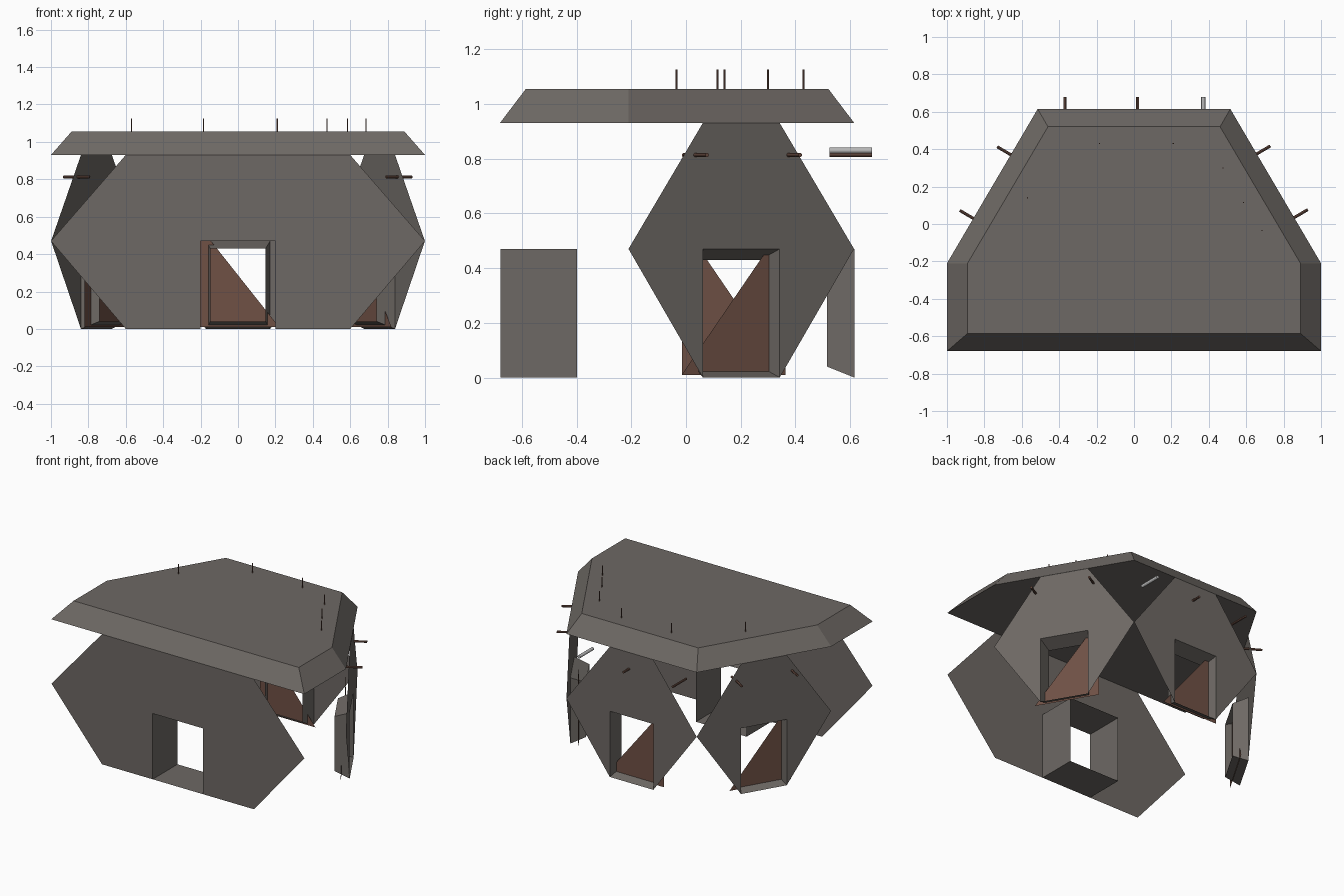
import bpy
import bmesh
from math import pi, atan2
from mathutils import Matrix, Vector

cube = bpy.data.objects.get("Cube")
if cube:
    bpy.data.objects.remove(cube, do_unlink=True)


def material(name, rgb):
    mat = bpy.data.materials.new(name)
    mat.use_nodes = True
    mat.diffuse_color = (*rgb, 1)
    mat.node_tree.nodes["Principled BSDF"].inputs["Base Color"].default_value = (*rgb, 1)
    return mat


concrete = material("concrete", (0.155, 0.14, 0.128))
rust = material("rust_brown", (0.16, 0.082, 0.06))
steel = material("pale_steel", (0.5, 0.5, 0.5))

MID, EAVE, TOP = 0.47, 0.93, 1.055


def finish(name, bm, mat, matrix=Matrix()):
    mesh = bpy.data.meshes.new(name)
    bm.transform(matrix)
    bm.to_mesh(mesh)
    bm.free()
    mesh.materials.append(mat)
    obj = bpy.data.objects.new(name, mesh)
    bpy.context.collection.objects.link(obj)
    return obj


def loop(bm, points):
    return [bm.verts.new(p) for p in points]


def bridge(bm, a, b, close=True):
    for i in range(len(a) if close else len(a) - 1):
        j = (i + 1) % len(a)
        bm.faces.new((a[i], a[j], b[j], b[i]))


def rod(name, start, end, radius, mat, matrix=Matrix(), sides=8):
    start, end = Vector(start), Vector(end)
    axis = end - start
    bm = bmesh.new()
    turn = axis.to_track_quat('Z', 'Y').to_matrix().to_4x4()
    bmesh.ops.create_cone(bm, cap_ends=True, segments=sides, radius1=radius,
                          radius2=radius, depth=axis.length,
                          matrix=Matrix.Translation((start + end) / 2) @ turn)
    obj = finish(name, bm, mat, matrix)
    return obj


def wall(name, frame, half_mid, half_end, door, depth, inset):
    # Six-sided wall with a doorway cut up from its lower edge
    bm = bmesh.new()
    outline = [(-half_mid, MID), (-half_end, 0), (-door, 0), (-door, MID),
               (door, MID), (door, 0), (half_end, 0), (half_mid, MID),
               (half_end, EAVE), (-half_end, EAVE)]
    bm.faces.new(loop(bm, [(x, 0, z) for x, z in outline]))
    bmesh.ops.remove_doubles(bm, verts=bm.verts, dist=0.0001)
    # Tapered doorway tunnel
    d = door - inset * 0.6
    outer = loop(bm, [(-door, 0, 0), (door, 0, 0), (door, 0, MID), (-door, 0, MID)])
    inner = loop(bm, [(-d, depth, inset), (d, depth, inset),
                      (d, depth, MID - inset), (-d, depth, MID - inset)])
    bridge(bm, outer, inner)
    finish(name, bm, concrete, frame)


def door_panel(name, frame):
    # Triangular panel set across the doorway
    bm = bmesh.new()
    y = 0.055
    bm.faces.new(loop(bm, [(-0.22, y, 0.01), (0.22, y, 0.01), (0.22, y, 0.565)]))
    finish(name, bm, rust, frame)


# Roof slab with sloping rim
bm = bmesh.new()
half_low = [(1, -0.68), (1, -0.21), (0.515, 0.615)]
half_high = [(0.89, -0.585), (0.89, -0.21), (0.46, 0.52)]


def mirrored(half, z):
    return [(x, y, z) for x, y in half] + [(-x, y, z) for x, y in reversed(half)]


low, high = loop(bm, mirrored(half_low, EAVE)), loop(bm, mirrored(half_high, TOP))
bridge(bm, low, high)
bm.faces.new(high)
bm.faces.new(list(reversed(low)))
finish("roof", bm, concrete)

# Front wall
wall("front_wall", Matrix.Translation((0, -0.678, 0)), 1, 0.6, 0.2, 0.28, 0)

# Back wall
back = Matrix.Translation((0, 0.615, 0)) @ Matrix.Rotation(pi, 4, 'Z')
wall("back_wall", back, 0.515, 0.172, 0.172, 0.1, 0.04)
door_panel("back_door_panel", back)
for label, x in (("right", 0.37), ("middle", -0.02)):
    rod(f"back_{label}_barrel", (x, 0.09, 0.813), (x, -0.065, 0.813), 0.008, rust, back)
rod("back_left_barrel", (-0.37, 0.09, 0.83), (-0.37, -0.065, 0.83), 0.011, steel, back, 16)

# Slanted side walls, with two barrels each
for side, s in (("left", 1), ("right", -1)):
    angle = s * (pi / 2 + atan2(0.485, 0.825))
    frame = Matrix.Translation((s * 0.757, 0.202, 0)) @ Matrix.Rotation(angle, 4, 'Z')
    wall(f"{side}_wall", frame, 0.478, 0.163, 0.163, 0.1, 0.04)
    door_panel(f"{side}_door_panel", frame)
    for n, x in enumerate((-0.195, 0.2)):
        rod(f"{side}_barrel_{n + 1}", (x, 0.075, 0.813), (x, -0.085, 0.813),
            0.008, rust, frame)

# Thin upright spikes on the roof
spikes = [(-0.57, 0.14), (-0.185, 0.43), (0.21, 0.43),
          (0.475, 0.3), (0.585, 0.115), (0.685, -0.035)]
for n, (x, y) in enumerate(spikes):
    rod(f"roof_spike_{n + 1}", (x, y, TOP), (x, y, 1.125), 0.0035, rust, sides=6)
